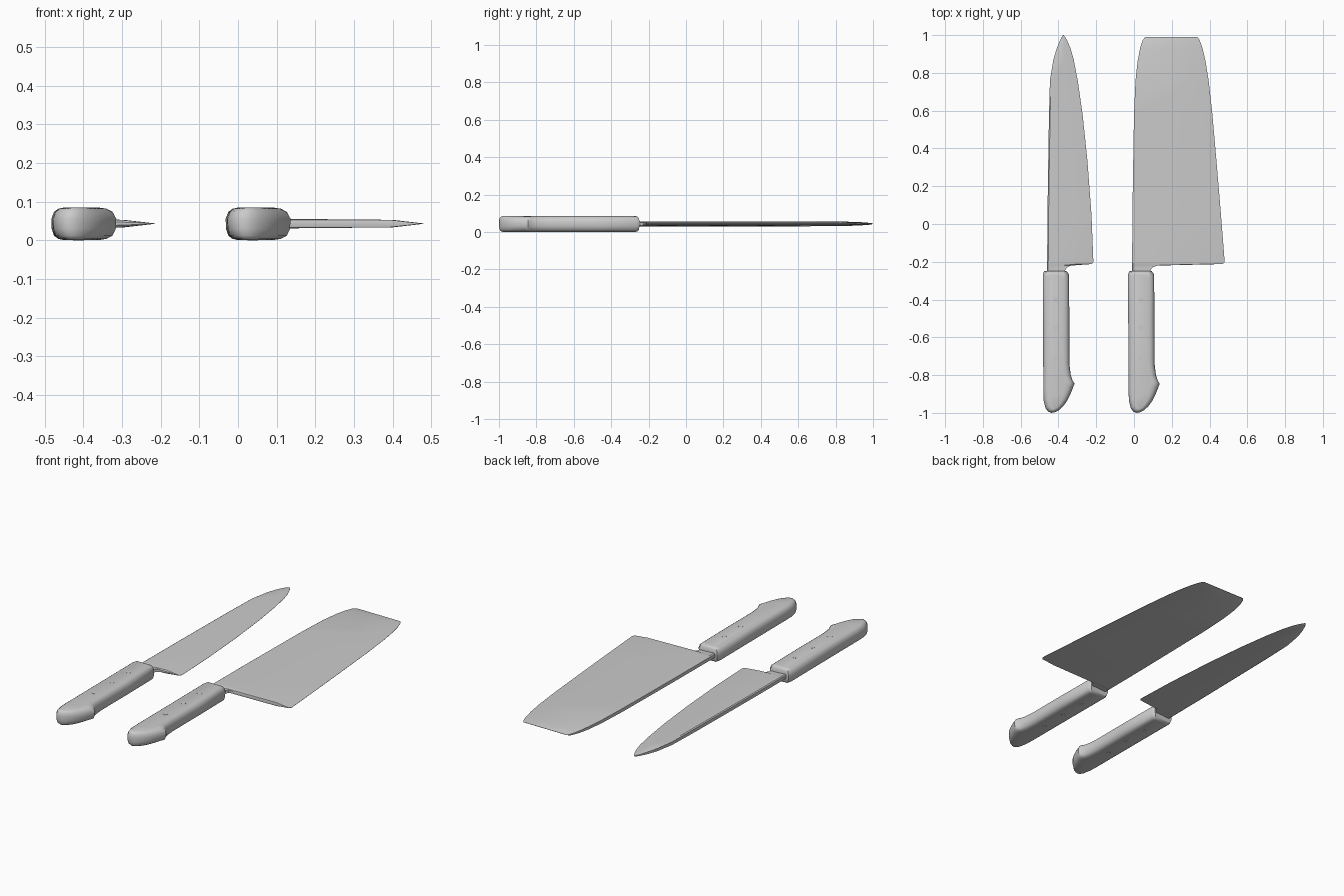
import bpy, bmesh, math

cube = bpy.data.objects.get("Cube")
if cube:
    bpy.data.objects.remove(cube, do_unlink=True)

MID = 0.0435  # height of the blade plane

grey = bpy.data.materials.new("light grey")
grey.use_nodes = True
grey.diffuse_color = (0.6, 0.6, 0.6, 1)
grey.node_tree.nodes["Principled BSDF"].inputs["Base Color"].default_value = (0.6, 0.6, 0.6, 1)


def skin(name, rings, angle):
    """Join equal closed rings of points into a capped solid."""
    bm = bmesh.new()
    loops = [[bm.verts.new(p) for p in ring] for ring in rings]
    n = len(loops[0])
    for a, b in zip(loops, loops[1:]):
        for i in range(n):
            j = (i + 1) % n
            bm.faces.new((a[i], a[j], b[j], b[i]))
    bm.faces.new(loops[0][::-1])
    bm.faces.new(loops[-1])
    bmesh.ops.recalc_face_normals(bm, faces=bm.faces)
    mesh = bpy.data.meshes.new(name)
    bm.to_mesh(mesh)
    bm.free()
    mesh.materials.append(grey)
    obj = bpy.data.objects.new(name, mesh)
    bpy.context.collection.objects.link(obj)
    bpy.ops.object.select_all(action='DESELECT')
    obj.select_set(True)
    bpy.context.view_layer.objects.active = obj
    bpy.ops.object.shade_smooth_by_angle(angle=math.radians(angle))
    return obj


def blade(name, stations):
    """Loft wedge sections; each station is y, spine x, edge x, half thickness, edge half thickness."""
    rings = []
    for y, spine, edge, t, e in stations:
        width = edge - spine
        shoulder = edge - min(0.08, width * 0.4)
        back = spine + min(0.006, width * 0.1)
        upper = [(spine, t * 0.7), (back, t), (shoulder, max(t * 0.72, e)), (edge, e)]
        section = upper + [(x, -z) for x, z in reversed(upper)]
        rings.append([(x, y, MID + z) for x, z in section])
    skin(name, rings, 32)


# Handle plan outline and rounded side profile (height, inset)
OUTLINE = [(-.07, -.268), (-.062, -.248), (.055, -.248), (.068, -.266), (.071, -.5),
           (.071, -.74), (.078, -.80), (.088, -.83), (.098, -.845), (.09, -.867), (.075, -.905),
           (.058, -.938), (.038, -.965), (.015, -.986), (-.004, -.996), (-.024, -1),
           (-.042, -.993), (-.055, -.975), (-.065, -.935), (-.067, -.88), (-.068, -.6)]
PROFILE = [(.001, .032), (.004, .018), (.012, .007), (.03, .001),
           (.056, 0), (.074, .007), (.082, .018), (.085, .032)]


def handle(name, cx):
    rings = []
    for z, inset in PROFILE:
        sx, sy = 1 - inset / 0.07, 1 - inset * 0.6 / 0.376
        rings.append([(cx + x * sx, -0.624 + (y + 0.624) * sy, z) for x, y in OUTLINE])
    skin(name + "_handle", rings, 40)
    # Rivets pass through the handle, almost flush on both sides
    for i, y in enumerate((-.40, -.55, -.71)):
        circle = [(math.cos(k * math.tau / 12) * 0.014, math.sin(k * math.tau / 12) * 0.014)
                  for k in range(12)]
        skin(f"{name}_rivet_{i + 1}",
             [[(cx + u, y + v, z) for u, v in circle] for z in (0, 0.0857)], 30)


handle("chef_knife", -0.413)
handle("cleaver", 0.038)

T = 0.0135
blade("chef_knife_blade", [
    (-.29, -.46, -.365, T, .010), (-.245, -.46, -.365, T, .009), (-.228, -.46, -.352, T, .007),
    (-.22, -.46, -.333, T, .005), (-.212, -.46, -.224, T, .001), (-.20, -.46, -.215, T, .0005),
    (.05, -.458, -.225, T, .0005), (.34, -.454, -.247, T, .0005), (.58, -.45, -.272, T, .0005),
    (.76, -.445, -.298, .0125, .0005), (.87, -.427, -.319, .011, .0005),
    (.93, -.409, -.336, .009, .0005), (.97, -.393, -.353, .006, .0005),
    (.99, -.383, -.364, .004, .0005), (1, -.375, -.372, .001, .0005)])
blade("cleaver_blade", [
    (-.29, -.01, .087, T, .010), (-.245, -.01, .087, T, .009), (-.228, -.01, .1, T, .007),
    (-.22, -.01, .125, T, .005), (-.212, -.01, .47, T, .001), (-.20, -.01, .48, T, .0005),
    (.08, -.008, .458, T, .0005), (.34, -.004, .436, T, .0005), (.58, 0, .415, T, .0005),
    (.76, .008, .395, .0125, .0005), (.86, .019, .379, .011, .0005),
    (.93, .032, .363, .008, .0005), (.975, .047, .347, .005, .0005), (.99, .06, .335, .001, .0005)])
